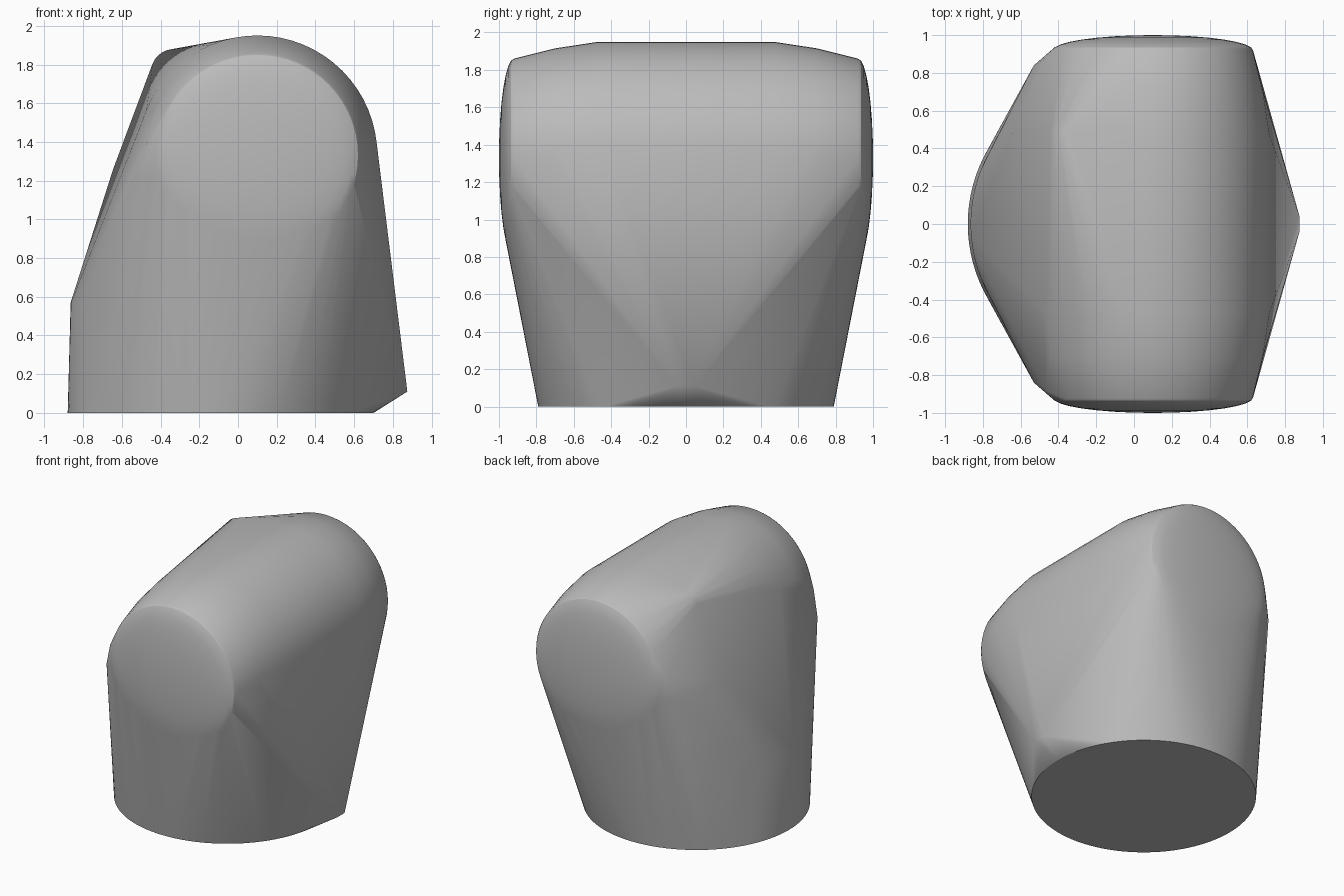
import bpy
import bmesh
from math import cos, sin, pi, radians
from mathutils import Vector

if "Cube" in bpy.data.objects:
    bpy.data.objects.remove(bpy.data.objects["Cube"], do_unlink=True)

grey = bpy.data.materials.new("mid grey")
grey.use_nodes = True
colour = (0.5, 0.5, 0.5, 1)
grey.diffuse_color = colour
grey.node_tree.nodes["Principled BSDF"].inputs["Base Color"].default_value = colour


def ring(centre, radius, u, v, start=0, sweep=360, count=64):
    """Points on an arc spanned by the directions u and v."""
    steps = count if sweep == 360 else count - 1
    angles = [radians(start + sweep * i / steps) for i in range(count)]
    return [Vector(centre) + radius * (cos(a) * u + sin(a) * v) for a in angles]


X, Y, Z = Vector((1, 0, 0)), Vector((0, 1, 0)), Vector((0, 0, 1))

# Round foot, with the raised front of its wall
points = ring((-0.09, 0, 0), 0.79, X, Y, count=96)
points += ring((-0.085, 0, 0.57), 0.78, X, Y, start=155, sweep=50, count=16)

for side in (-1, 1):
    # Cross barrel with domed ends: half length and radius
    for y, r in ((0.47, 0.62), (0.7, 0.585), (0.92, 0.53)):
        points += ring((0.1, side * y, 1.33), r, X, Z)
    for k in range(1, 8):
        a = k / 8 * pi / 2
        points += ring((0.1, side * (0.92 + 0.08 * sin(a)), 1.33), 0.53 * cos(a), X, Z)
    points.append(Vector((0.1, side, 1.33)))
    # Cheek that runs out of the rim, and the low spur
    points += [Vector((-0.47, side * 0.88, 1.4)), Vector((-0.53, side * 0.84, 1.22))]
    points.append(Vector((0.875, side * 0.045, 0.11)))

# Single rounded shoulder and the bend under it
points += ring((-0.33, 0.49, 1.76), 0.12, X, Z, start=95, sweep=75, count=7)
points.append(Vector((-0.645, 0.48, 1.26)))

# Shrink-wrap everything in one convex shell
bm = bmesh.new()
for p in points:
    bm.verts.new(p)
bmesh.ops.convex_hull(bm, input=bm.verts[:])
bmesh.ops.delete(bm, geom=[v for v in bm.verts if not v.link_faces], context='VERTS')
bmesh.ops.dissolve_limit(bm, angle_limit=radians(0.2), verts=bm.verts[:], edges=bm.edges[:])
bmesh.ops.recalc_face_normals(bm, faces=bm.faces[:])
mesh = bpy.data.meshes.new("shell")
bm.to_mesh(mesh)
bm.free()
mesh.materials.append(grey)
shell = bpy.data.objects.new("shell", mesh)
bpy.context.collection.objects.link(shell)

bpy.ops.object.select_all(action='DESELECT')
shell.select_set(True)
bpy.context.view_layer.objects.active = shell
bpy.ops.object.shade_smooth_by_angle(angle=radians(30))
